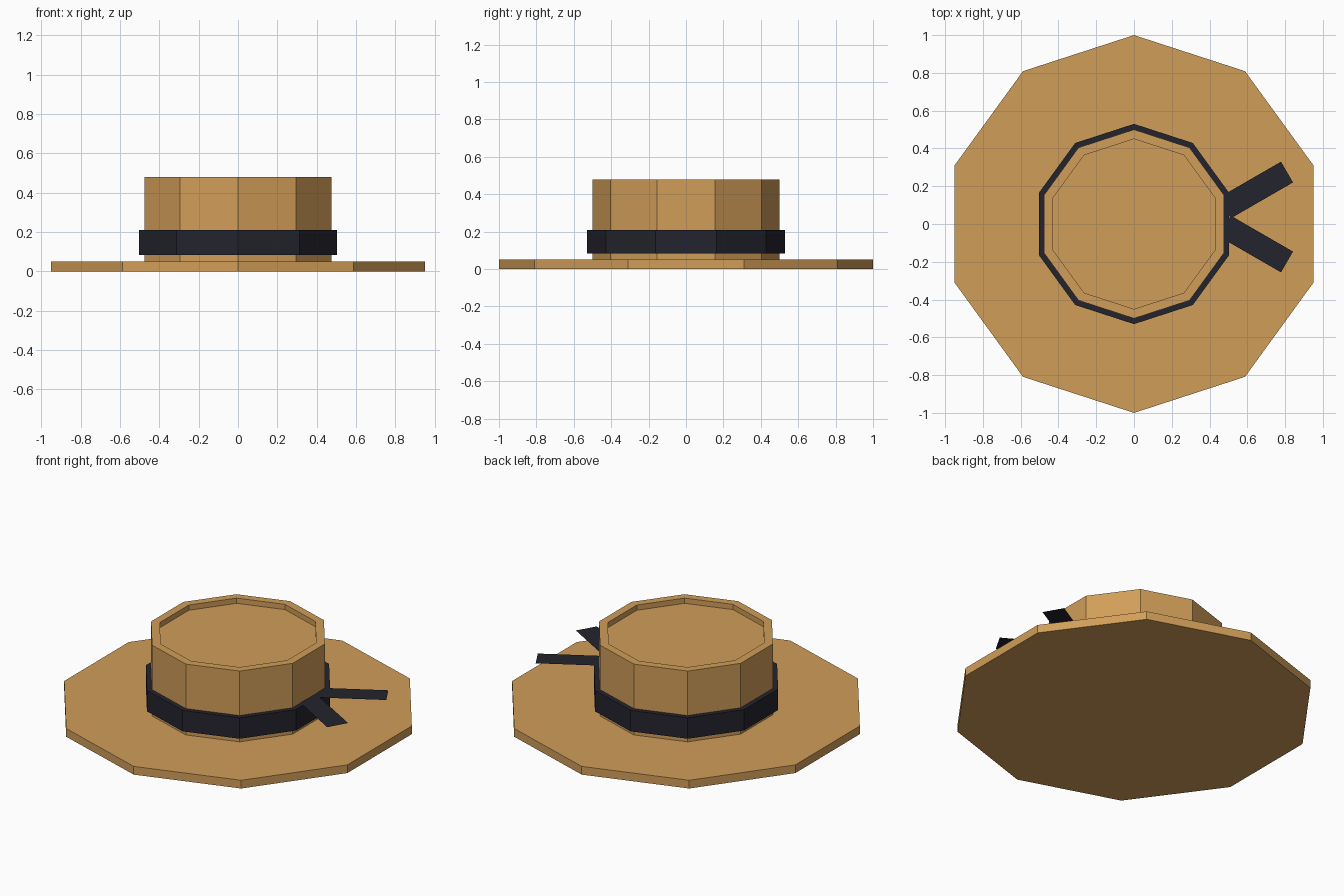
import bpy, bmesh, math
from mathutils import Matrix, Vector

if "Cube" in bpy.data.objects:
    bpy.data.objects.remove(bpy.data.objects["Cube"])


def material(name, color):
    m = bpy.data.materials.new(name)
    m.diffuse_color = (*color, 1)
    m.use_nodes = True
    m.node_tree.nodes["Principled BSDF"].inputs["Base Color"].default_value = m.diffuse_color
    return m


STRAW = material("straw", (0.64, 0.34, 0.10))
RIBBON = material("dark ribbon", (0.017, 0.017, 0.026))


def finish(name, bm, mat):
    me = bpy.data.meshes.new(name)
    bm.to_mesh(me)
    bm.free()
    me.materials.append(mat)
    ob = bpy.data.objects.new(name, me)
    bpy.context.collection.objects.link(ob)
    return ob


def lathe(name, profile, mat, sides=10):
    """Ten-sided solid from (radius, z) rings, capped at both ends."""
    bm = bmesh.new()
    rings = []
    for r, z in profile:
        angles = [math.pi / 2 + 2 * math.pi * i / sides for i in range(sides)]
        rings.append([bm.verts.new((r * math.cos(a), r * math.sin(a), z)) for a in angles])
    for lo, hi in zip(rings, rings[1:]):
        for i in range(sides):
            j = (i + 1) % sides
            bm.faces.new((lo[i], lo[j], hi[j], hi[i]))
    bm.faces.new(rings[0][::-1])
    bm.faces.new(rings[-1])
    return finish(name, bm, mat)


# Brim, crown with a shallow sunken top, and the band around it
lathe("brim", [(1.0, 0), (1.0, 0.05)], STRAW)
lathe("crown", [(0.5, 0.05), (0.5, 0.48), (0.45, 0.48), (0.45, 0.448)], STRAW)
lathe("hat_band", [(0.53, 0.083), (0.53, 0.21)], RIBBON)

# Two flat ribbon tails spreading from the right side of the band
for name, side in (("ribbon_tail_back", 1), ("ribbon_tail_front", -1)):
    bm = bmesh.new()
    d = Vector((math.cos(math.radians(30)), side * 0.5, 0))
    n = Vector((-d.y, d.x, 0)) * 0.0635
    end = Vector((0.81, 0.037 + side * 0.238, 0.212))
    start = end - d * 0.38
    bm.faces.new([bm.verts.new(p) for p in (start - n, end - n, end + n, start + n)])
    finish(name, bm, RIBBON)
